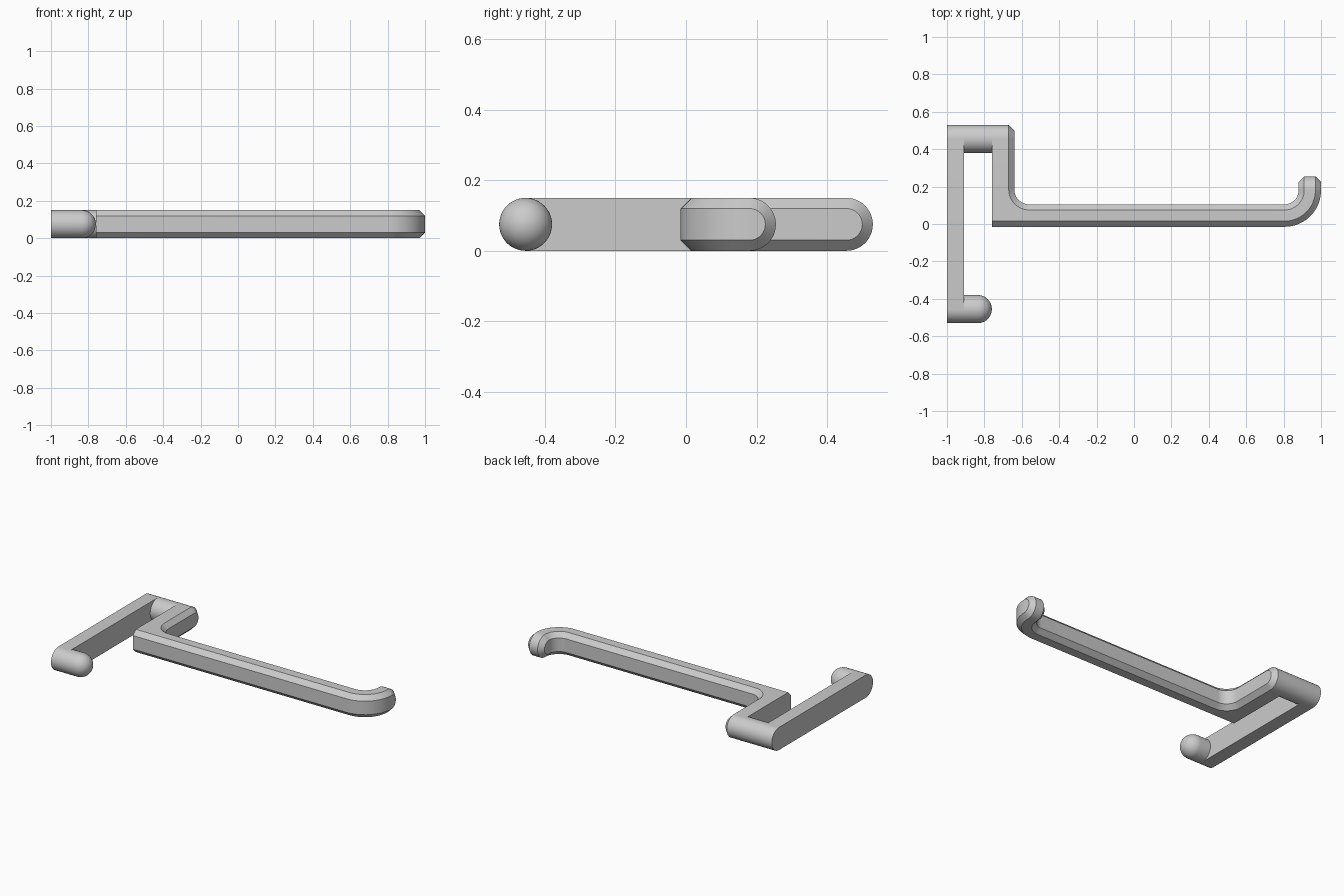
import bpy, bmesh
from math import sin, cos, pi, radians
from mathutils import Vector

cube = bpy.data.objects.get("Cube")
if cube:
    bpy.data.objects.remove(cube)

R = 0.075          # half height of every part
C = 0.03           # chamfer width
PEG_Y = 0.455      # distance of the pegs from the middle
STEPS = 12

grey = bpy.data.materials.new("grey")
grey.use_nodes = True
colour = (0.6, 0.6, 0.6, 1)
grey.diffuse_color = colour
grey.node_tree.nodes["Principled BSDF"].inputs["Base Color"].default_value = colour


def loft(name, rings):
    """Skin a row of closed rings and cap both ends."""
    bm = bmesh.new()
    rows = [[bm.verts.new(p) for p in ring] for ring in rings]
    n = len(rows[0])
    for a, b in zip(rows, rows[1:]):
        for i in range(n):
            j = (i + 1) % n
            bm.faces.new((a[i], a[j], b[j], b[i]))
    bm.faces.new(rows[0])
    bm.faces.new(rows[-1][::-1])
    bmesh.ops.remove_doubles(bm, verts=bm.verts, dist=1e-5)
    bmesh.ops.dissolve_degenerate(bm, edges=bm.edges, dist=1e-5)
    bmesh.ops.recalc_face_normals(bm, faces=bm.faces)
    mesh = bpy.data.meshes.new(name)
    bm.to_mesh(mesh)
    bm.free()
    mesh.materials.append(grey)
    ob = bpy.data.objects.new(name, mesh)
    bpy.context.collection.objects.link(ob)
    bpy.ops.object.select_all(action='DESELECT')
    ob.select_set(True)
    bpy.context.view_layer.objects.active = ob
    bpy.ops.object.shade_smooth_by_angle(angle=radians(30))
    return ob


def circle(x, y, r, n=48):
    return [(x, y + r * cos(2 * pi * i / n), R + r * sin(2 * pi * i / n)) for i in range(n)]


def capsule(x):
    pts = []
    for side in (1, -1):
        for i in range(25):
            a = pi * i / 24 - pi / 2
            pts.append((x, side * (PEG_Y + R * cos(a)), R + side * R * sin(a)))
    return pts


def section(o, so, si, e, h=R, hs=R - C):
    """Eight-sided ring: outer edge, outer side, inner side, inner edge (x, y)."""
    lower = [(*so, R - hs), (*o, R - h), (*e, R - h), (*si, R - hs)]
    upper = [(*si, R + hs), (*e, R + h), (*o, R + h), (*so, R + hs)]
    return lower + upper


def cap(yc, x_out, x_out_edge, x_in_edge, x_in):
    """Rings of a rounded end, from the straight part to the tip."""
    rings = []
    for i in range(STEPS + 1):
        a = pi / 2 * i / STEPS
        ye, ys = yc + R * sin(a), yc + (R - C) * sin(a)
        # an unchamfered outer side follows the full round
        yo = ye if x_out == x_out_edge else ys
        hs = (R - C) * cos(a)
        rings.append(section((x_out_edge, ye), (x_out, yo), (x_in, ys), (x_in_edge, ye), R * cos(a), hs))
        if x_out == x_out_edge:
            for k in (0, 7):
                x, y, z = rings[-1][k]
                rings[-1][k] = (x, y, R + (-1 if k == 0 else 1) * R * cos(a))
    return rings


def polar(cx, cy, r, a):
    return (cx + r * cos(a), cy + r * sin(a))


# Back plate and its two pegs
loft("back_plate", [capsule(-1), capsule(-0.91)])
loft("upper_peg", [circle(-0.91, PEG_Y, R), circle(-0.76, PEG_Y, R)])
dome = [circle(-0.835 + R * sin(pi / 2 * i / STEPS), -PEG_Y, R * cos(pi / 2 * i / STEPS))
        for i in range(STEPS + 1)]
loft("lower_peg", [circle(-0.91, -PEG_Y, R)] + dome)

# Arm: rounded top, down to the inner fillet
LEFT, RIGHT, FRONT, BACK, FILLET = -0.76, -0.64, -0.015, 0.105, 0.08
rings = cap(PEG_Y, LEFT, LEFT, RIGHT - C, RIGHT)[::-1]
fx, fy = RIGHT + FILLET, BACK + FILLET
rings.append(section((LEFT, fy), (LEFT, fy), (RIGHT, fy), (RIGHT - C, fy)))
for i in range(1, STEPS + 1):
    a = pi + pi / 2 * i / STEPS
    rings.append(section((LEFT, FRONT + C), (LEFT, FRONT),
                         polar(fx, fy, FILLET, a), polar(fx, fy, FILLET + C, a)))

# Bar and the bend of the hook
hx, hy, r_in, r_out = 0.805, 0.18, 0.075, 0.195
rings.append(section((fx, FRONT + C), (fx, FRONT), (fx, BACK), (fx, BACK - C)))
for i in range(STEPS + 1):
    a = -pi / 2 + pi / 2 * i / STEPS
    rings.append(section(*[polar(hx, hy, r, a) for r in (r_out - C, r_out, r_in, r_in + C)]))

# Rounded hook tip
rings += cap(hy, hx + r_out, hx + r_out - C, hx + r_in + C, hx + r_in)[1:]
loft("hook_arm", rings)
